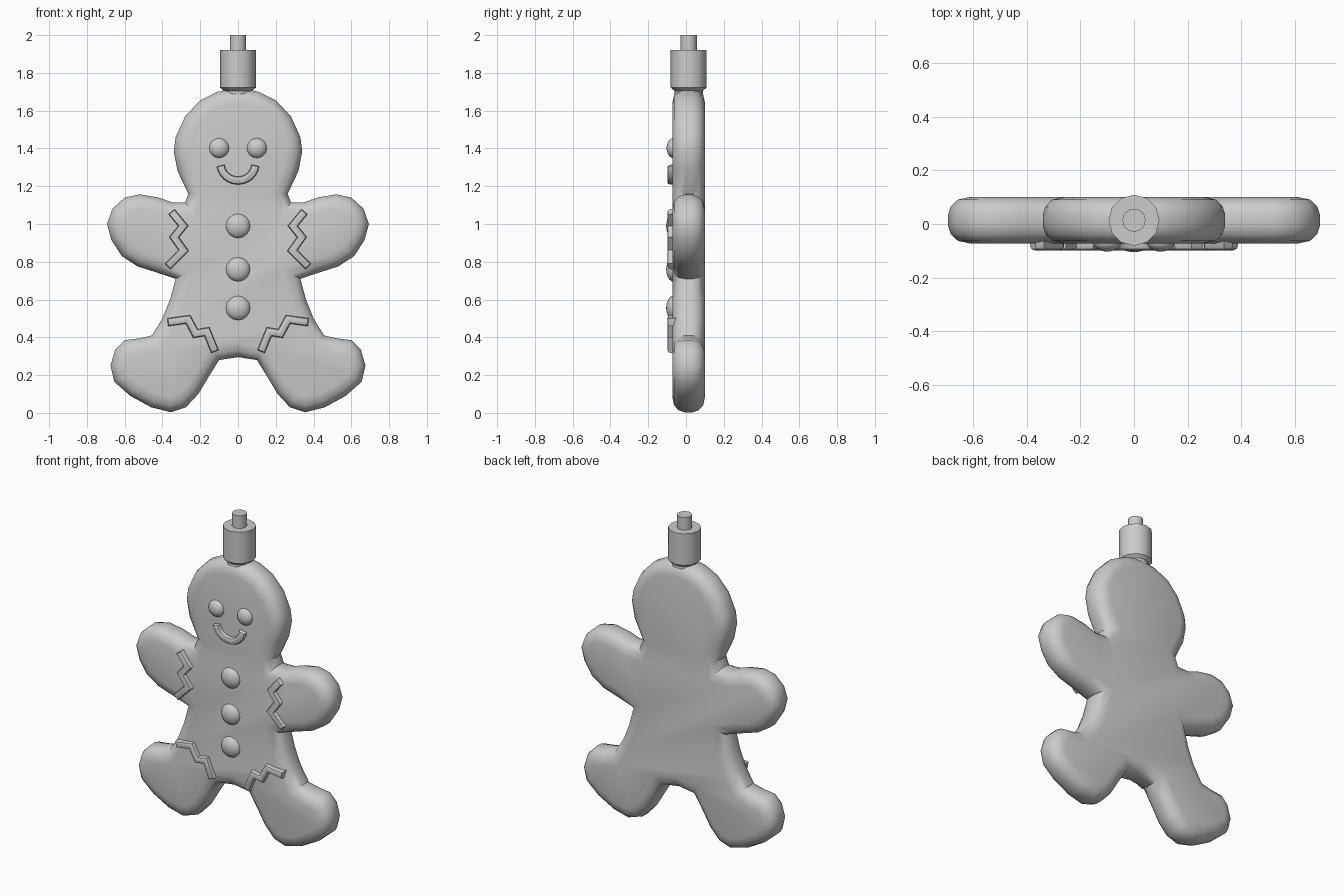
import bpy, bmesh, math
from mathutils import Vector

if "Cube" in bpy.data.objects:
    bpy.data.objects.remove(bpy.data.objects["Cube"], do_unlink=True)

GREY = (0.6, 0.6, 0.6, 1)
mat = bpy.data.materials.new("plain_grey")
mat.use_nodes = True
mat.diffuse_color = GREY
mat.node_tree.nodes["Principled BSDF"].inputs["Base Color"].default_value = GREY
MID_Y = 0.014


def finish(name, bm, angle=40):
    bmesh.ops.recalc_face_normals(bm, faces=bm.faces)
    mesh = bpy.data.meshes.new(name)
    bm.to_mesh(mesh)
    bm.free()
    mesh.materials.append(mat)
    ob = bpy.data.objects.new(name, mesh)
    bpy.context.collection.objects.link(ob)
    bpy.ops.object.select_all(action='DESELECT')
    ob.select_set(True)
    bpy.context.view_layer.objects.active = ob
    bpy.ops.object.shade_smooth_by_angle(angle=math.radians(angle))
    return ob


def offset(points, d, closed=True):
    """Shift a path sideways to its left with mitred corners."""
    pts = [Vector(p) for p in points]
    n, out = len(pts), []
    for i, p in enumerate(pts):
        a = (p - pts[i - 1]) if closed or i > 0 else pts[1] - p
        b = (pts[(i + 1) % n] - p) if closed or i < n - 1 else a
        n1, n2 = (Vector((-e.y, e.x)).normalized() for e in (a, b))
        out.append(p + (n1 + n2) * d / (1 + n1.dot(n2)))
    return out


def slab(name, outline, layers):
    """Round-edged slab: stacked insets of an anticlockwise outline, as (inset, y)."""
    bm = bmesh.new()
    rings = [[bm.verts.new((p.x, y, p.y)) for p in offset(outline, d)]
             for d, y in layers]
    n = len(outline)
    for r, s in zip(rings, rings[1:]):
        for i in range(n):
            j = (i + 1) % n
            bm.faces.new((r[i], r[j], s[j], s[i]))
    bm.faces.new(rings[0])
    bm.faces.new(rings[-1])
    return finish(name, bm)


def icing(name, path, half_width=0.021):
    """Piped icing strip with a softened front edge."""
    outline = offset(path, -half_width, False) + offset(path, half_width, False)[::-1]
    return slab(name, outline, [(0.012, -0.098), (0.004, -0.094), (0, -0.084), (0, -0.05)])


def dome(name, x, z, radius, depth):
    bm = bmesh.new()
    bmesh.ops.create_uvsphere(bm, u_segments=16, v_segments=10, radius=1)
    for v in bm.verts:
        v.co = (x + v.co.x * radius, -0.065 + v.co.z * depth, z + v.co.y * radius)
    return finish(name, bm)


def lathe(name, profile, sides):
    """Turned solid from (radius, z) pairs."""
    bm = bmesh.new()
    rings = [[bm.verts.new((r * math.sin(math.tau * k / sides),
                            MID_Y + r * math.cos(math.tau * k / sides), z))
              for k in range(sides)] for r, z in profile]
    for a, b in zip(rings, rings[1:]):
        for k in range(sides):
            j = (k + 1) % sides
            bm.faces.new((a[k], a[j], b[j], b[k]))
    bm.faces.new(rings[0])
    bm.faces.new(rings[-1])
    return finish(name, bm)


# Biscuit body: half outline from crown to crotch, mirrored
half = [(0.11, 1.70), (0.20, 1.655), (0.28, 1.57), (0.33, 1.46), (0.34, 1.385),
        (0.32, 1.28), (0.263, 1.16), (0.28, 1.115), (0.35, 1.115), (0.42, 1.14),
        (0.52, 1.157), (0.60, 1.14), (0.665, 1.08), (0.693, 1.0), (0.67, 0.915),
        (0.615, 0.83), (0.53, 0.775), (0.42, 0.74), (0.33, 0.71), (0.36, 0.60),
        (0.40, 0.50), (0.455, 0.41), (0.52, 0.395), (0.60, 0.385), (0.65, 0.335),
        (0.675, 0.25), (0.655, 0.165), (0.57, 0.09), (0.46, 0.03), (0.355, 0.003),
        (0.275, 0.03), (0.21, 0.10), (0.15, 0.20), (0.10, 0.28)]
outline = [(0, 1.72)] + [(-x, z) for x, z in half] + [(0, 0.295)] + half[::-1]
edge = [(0.075, 0.086), (0.035, 0.077), (0.01, 0.053), (0, 0.022)]
layers = [(d, MID_Y - h) for d, h in edge] + [(d, MID_Y + h) for d, h in edge[::-1]]
slab("biscuit_body", outline, layers)

# Hanging cap and stem
lathe("cap", [(0.075, 1.66), (0.075, 1.705), (0.095, 1.722), (0.095, 1.92)], 12)
lathe("cap_stem", [(0.043, 1.9), (0.043, 2.0)], 16)

# Eyes and buttons
for side, s in (("left", 1), ("right", -1)):
    dome(side + "_eye", s * 0.1, 1.402, 0.054, 0.038)
for i, z in enumerate((0.99, 0.76, 0.555)):
    dome(f"button_{i + 1}", 0, z, 0.066, 0.04)

# Smile
arc = [math.pi * (1.03 + 0.94 * k / 12) for k in range(13)]
icing("smile", [(0.092 * math.cos(a), 1.318 + 0.088 * math.sin(a)) for a in arc])

# Zigzag icing on arms and legs
arm = [(0.352, 1.065), (0.29, 0.99), (0.338, 0.93), (0.288, 0.86), (0.372, 0.775)]
leg = [(0.372, 0.48), (0.265, 0.495), (0.225, 0.42), (0.165, 0.43), (0.122, 0.325)]
for side, s in (("left", 1), ("right", -1)):
    for part, path in (("arm", arm), ("leg", leg)):
        pts = [(s * x, z) for x, z in path]
        icing(f"{side}_{part}_zigzag", pts)
